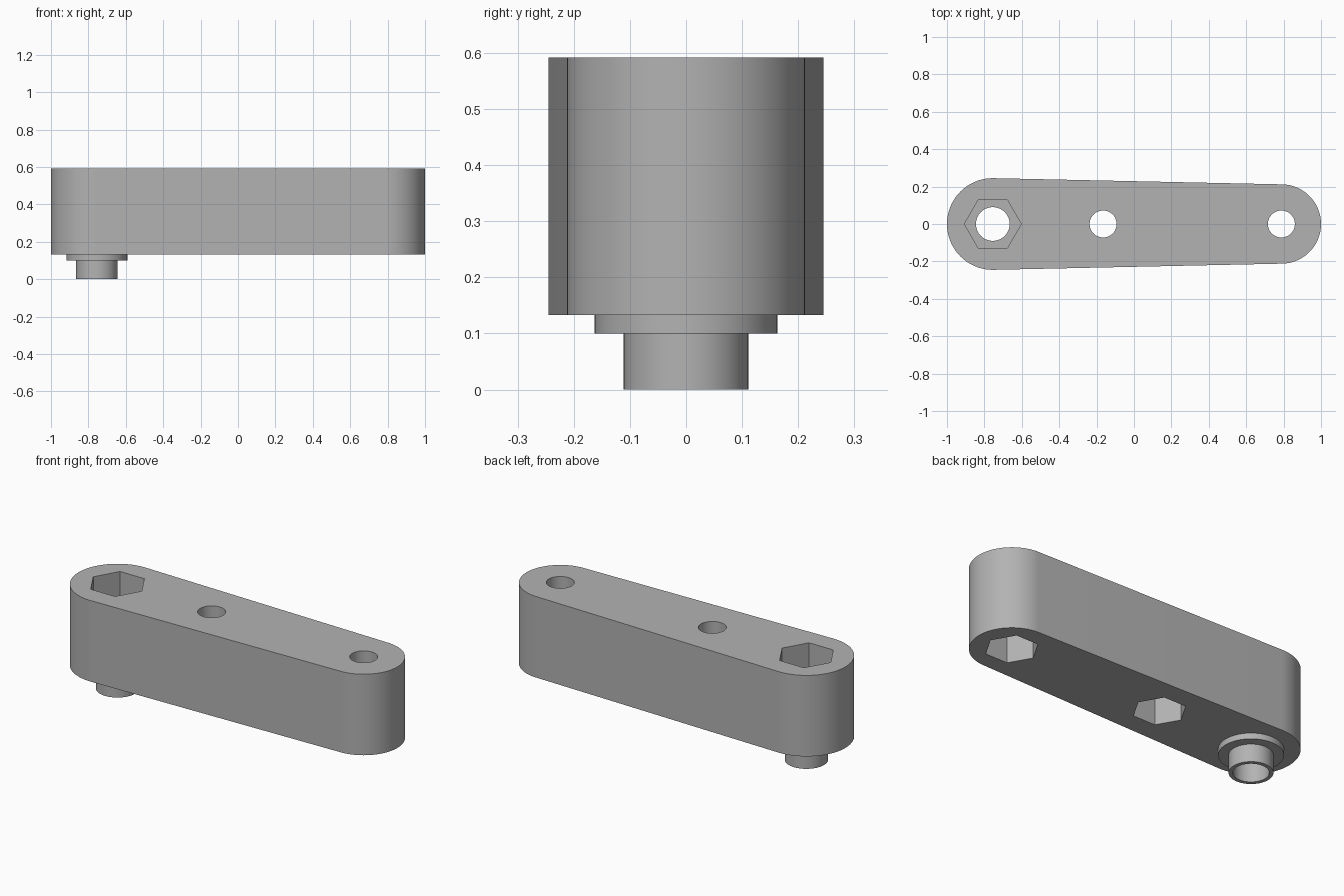
import bpy, bmesh
from math import sin, cos, asin, pi, tau

if "Cube" in bpy.data.objects:
    bpy.data.objects.remove(bpy.data.objects["Cube"], do_unlink=True)

BOTTOM, TOP = 0.133, 0.592
BIG_X, BIG_R = -0.755, 0.245
SMALL_X, SMALL_R = 0.788, 0.212
MID_X = -0.165
POCKET = 0.23

grey = bpy.data.materials.new("plain grey")
grey.use_nodes = True
colour = (0.45, 0.45, 0.45, 1)
grey.diffuse_color = colour
grey.node_tree.nodes["Principled BSDF"].inputs["Base Color"].default_value = colour


def finish(name, bm):
    bmesh.ops.recalc_face_normals(bm, faces=bm.faces)
    mesh = bpy.data.meshes.new(name)
    bm.to_mesh(mesh)
    bm.free()
    mesh.materials.append(grey)
    obj = bpy.data.objects.new(name, mesh)
    bpy.context.collection.objects.link(obj)
    return obj


def arc(x, r, start, end, steps):
    return [(x + r * cos(a), r * sin(a))
            for a in (start + (end - start) * i / steps for i in range(steps + 1))]


def prism(name, outline, z0, z1):
    bm = bmesh.new()
    base = bm.faces.new([bm.verts.new((x, y, z0)) for x, y in outline])
    top = bmesh.ops.extrude_face_region(bm, geom=[base], use_keep_orig=True)
    bmesh.ops.translate(bm, vec=(0, 0, z1 - z0),
                        verts=[v for v in top["geom"] if isinstance(v, bmesh.types.BMVert)])
    return finish(name, bm)


def regular(x, r, sides):
    return arc(x, r, 0, tau, sides)[:-1]


def select_only(obj):
    bpy.ops.object.select_all(action="DESELECT")
    obj.select_set(True)
    bpy.context.view_layer.objects.active = obj


def cut(obj, cutter):
    cutter.hide_render = True
    mod = obj.modifiers.new("cut", "BOOLEAN")
    mod.operation, mod.solver, mod.object = "DIFFERENCE", "EXACT", cutter
    select_only(obj)
    bpy.ops.object.modifier_apply(modifier=mod.name)
    bpy.data.objects.remove(cutter, do_unlink=True)


# Tapered arm: two round ends joined by tangent sides
tangent = pi / 2 - asin((BIG_R - SMALL_R) / (SMALL_X - BIG_X))
outline = (arc(SMALL_X, SMALL_R, -tangent, tangent, 48)
           + arc(BIG_X, BIG_R, tangent, tau - tangent, 48))
arm = prism("arm", outline, BOTTOM, TOP)

# Through holes, with a hexagonal pocket on one side of each
for x, hole_r, hex_r, z0, z1 in (
        (BIG_X, 0.09, 0.152, TOP - POCKET, TOP + 0.1),
        (MID_X, 0.072, 0.137, BOTTOM - 0.1, BOTTOM + POCKET),
        (SMALL_X, 0.072, 0.137, BOTTOM - 0.1, BOTTOM + POCKET)):
    cut(arm, prism("hole_cutter", regular(x, hole_r, 64), -0.1, 1))
    cut(arm, prism("pocket_cutter", regular(x, hex_r, 6), z0, z1))

# Hollow stepped boss under the large end
bm = bmesh.new()
profile = [(0.163, BOTTOM), (0.163, 0.1), (0.111, 0.1), (0.111, 0), (0.09, 0), (0.09, BOTTOM)]
rings = [[bm.verts.new((x, y, z)) for x, y in regular(BIG_X, r, 64)] for r, z in profile]
for a, b in zip(rings, rings[1:] + rings[:1]):
    for i in range(64):
        j = (i + 1) % 64
        bm.faces.new((a[i], a[j], b[j], b[i]))
boss = finish("stepped_boss", bm)

for obj in (arm, boss):
    select_only(obj)
    bpy.ops.object.shade_smooth_by_angle(angle=pi / 6)
